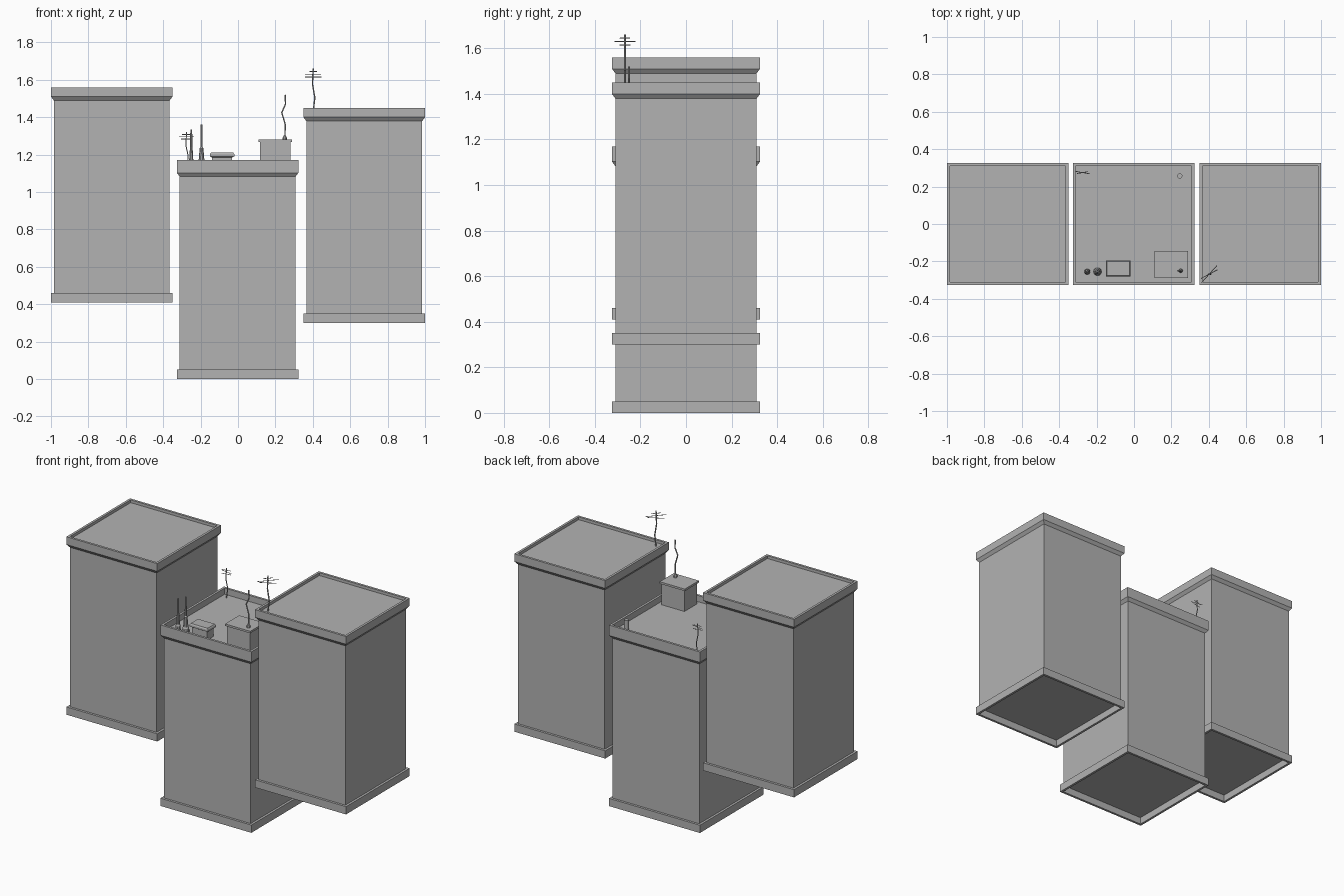
import bpy
import bmesh
import math
from mathutils import Vector

cube = bpy.data.objects.get("Cube")
if cube:
    bpy.data.objects.remove(cube, do_unlink=True)

grey = bpy.data.materials.new("concrete_grey")
grey.use_nodes = True
COLOUR = (0.45, 0.45, 0.45, 1)
grey.diffuse_color = COLOUR
grey.node_tree.nodes["Principled BSDF"].inputs["Base Color"].default_value = COLOUR


def finish(bm, name):
    bmesh.ops.recalc_face_normals(bm, faces=bm.faces)
    mesh = bpy.data.meshes.new(name)
    bm.to_mesh(mesh)
    bm.free()
    mesh.materials.append(grey)
    obj = bpy.data.objects.new(name, mesh)
    bpy.context.collection.objects.link(obj)
    return obj


def add_loft(bm, rings):
    """Bridge successive vertex rings and cap both ends."""
    loops = [[bm.verts.new(p) for p in ring] for ring in rings]
    n = len(loops[0])
    for a, b in zip(loops, loops[1:]):
        for i in range(n):
            j = (i + 1) % n
            bm.faces.new((a[i], a[j], b[j], b[i]))
    bm.faces.new(loops[0][::-1])
    bm.faces.new(loops[-1])


def rect(x, y, z, hx, hy):
    return [(x + sx * hx, y + sy * hy, z) for sx, sy in ((-1, -1), (1, -1), (1, 1), (-1, 1))]


def disc(x, y, z, r, n):
    return [(x + r * math.cos(math.tau * i / n), y + r * math.sin(math.tau * i / n), z)
            for i in range(n)]


def lathe(name, x, y, profile, sides=10):
    bm = bmesh.new()
    add_loft(bm, [disc(x, y, z, r, sides) for r, z in profile])
    return finish(bm, name)


def box_stack(name, x, y, levels):
    bm = bmesh.new()
    add_loft(bm, [rect(x, y, z, hx, hy) for hx, hy, z in levels])
    return finish(bm, name)


# Tower: hollow foot trim, plain walls, chamfered cornice and sunken roof
WALL, TRIM = 0.31, 0.325


def tower(name, x, bottom, top, parapet, sink):
    profile = [(WALL, bottom + 0.045), (WALL, bottom), (TRIM, bottom),
               (TRIM, bottom + 0.05), (WALL, bottom + 0.05),
               (WALL, top - parapet - 0.02), (TRIM, top - parapet),
               (TRIM, top), (WALL, top), (WALL, top - sink)]
    box_stack(name, x, 0, [(h, h, z) for h, z in profile])


tower("left_side_tower", 0.675, 0.30, 1.45, 0.05, 0.018)
tower("middle_tower", -0.002, 0, 1.17, 0.067, 0.04)
tower("right_side_tower", -0.675, 0.41, 1.56, 0.05, 0.018)
ROOF = 1.13

# Rooftop shed with overhanging slab
box_stack("roof_shed", 0.2, -0.217, [(0.082, 0.064, ROOF), (0.082, 0.064, 1.267),
                                     (0.09, 0.072, 1.267), (0.09, 0.072, 1.28)])

# Low vent with a bevelled lid
box_stack("roof_vent", -0.085, -0.238, [(0.054, 0.034, ROOF), (0.054, 0.034, 1.185),
                                        (0.065, 0.042, 1.19), (0.065, 0.042, 1.202),
                                        (0.06, 0.037, 1.21)])

# Stepped rod aerials
for name, x, r, top in (("short_rod_aerial", -0.25, 0.016, 1.335),
                        ("tall_rod_aerial", -0.195, 0.022, 1.36)):
    lathe(name, x, -0.255, [(r, ROOF), (r * 0.9, 1.16), (r * 0.7, 1.17),
                            (r * 0.45, 1.235), (0.0065, 1.24), (0.005, top)])

# Vent pipe
lathe("vent_pipe", 0.245, 0.257, [(0.014, ROOF), (0.014, 1.2)], 12)


def rod(bm, start, end, r, sides=6):
    a, b = Vector(start), Vector(end)
    turn = (b - a).to_track_quat('Z', 'Y')
    add_loft(bm, [[p + turn @ Vector(q) for q in disc(0, 0, 0, r, sides)] for p in (a, b)])


def crooked_pole(bm, x, y, path, r):
    for (dx0, z0), (dx1, z1) in zip(path, path[1:]):
        rod(bm, (x + dx0, y, z0), (x + dx1, y, z1), r)


# Bent mast on the shed
bm = bmesh.new()
crooked_pole(bm, 0.25, -0.25, [(0, 1.28), (0.003, 1.36), (-0.016, 1.425),
                               (0.004, 1.47), (0.002, 1.52)], 0.004)
finish(bm, "bent_mast")
lathe("mast_foot", 0.25, -0.25, [(0.011, 1.28), (0.011, 1.29), (0.004, 1.305)], 8)


# Television aerials: a crooked pole with crossed bars
def bar_aerial(name, x, y, base, height, r, bars):
    bm = bmesh.new()
    crooked_pole(bm, x, y, [(0, base), (0.009, base + height * 0.32),
                            (-0.004, base + height * 0.64), (0, base + height)], r)
    for drop, half, degrees in bars:
        z = base + height - drop
        d = Vector((math.cos(math.radians(degrees)), math.sin(math.radians(degrees)), 0)) * half
        c = Vector((x, y, z))
        rod(bm, c - d, c + d, 0.002, 4)
    finish(bm, name)


bar_aerial("back_bar_aerial", -0.275, 0.275, ROOF, 0.19, 0.003,
           [(0.012, 0.025, 10), (0.022, 0.04, -10), (0.037, 0.03, 10)])
bar_aerial("front_bar_aerial", 0.402, -0.268, 1.43, 0.23, 0.004,
           [(0.015, 0.03, 48), (0.03, 0.062, 48), (0.045, 0.05, 28)])
